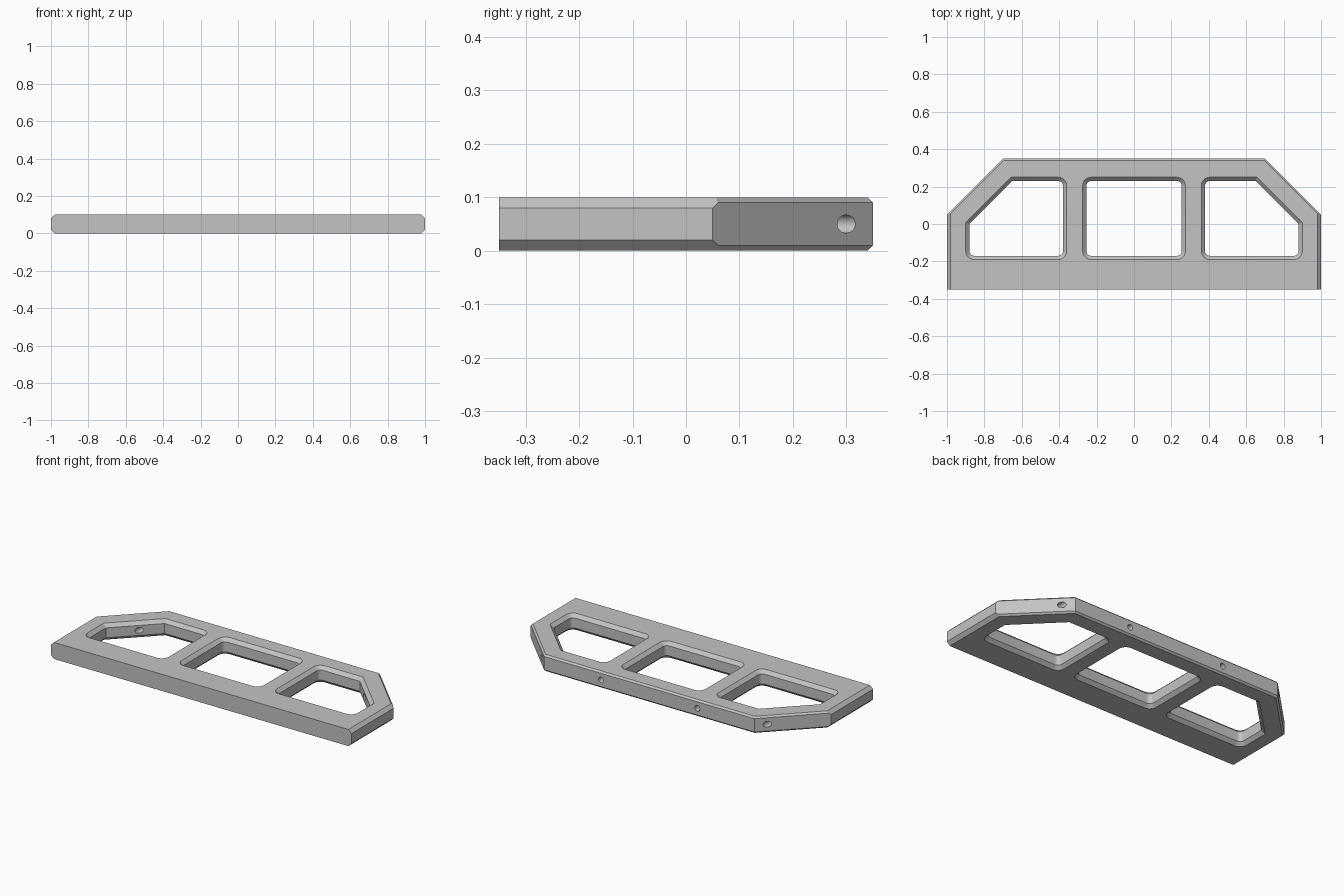
import bpy, bmesh, math
from mathutils import Vector, Matrix

if "Cube" in bpy.data.objects:
    bpy.data.objects.remove(bpy.data.objects["Cube"], do_unlink=True)

HEIGHT = 0.10
CHAMFER = 0.02

metal = bpy.data.materials.new("plain_grey")
metal.use_nodes = True
grey = (0.55, 0.55, 0.55, 1)
metal.diffuse_color = grey
metal.node_tree.nodes["Principled BSDF"].inputs["Base Color"].default_value = grey


def finish(bm, name):
    bmesh.ops.recalc_face_normals(bm, faces=bm.faces)
    mesh = bpy.data.meshes.new(name)
    bm.to_mesh(mesh)
    bm.free()
    mesh.materials.append(metal)
    obj = bpy.data.objects.new(name, mesh)
    bpy.context.collection.objects.link(obj)
    return obj


def loft(bm, loops):
    """Skin a stack of equal-length loops and cap both ends."""
    rings = [[bm.verts.new(p) for p in loop] for loop in loops]
    for low, high in zip(rings, rings[1:]):
        for i in range(len(low)):
            j = (i + 1) % len(low)
            bm.faces.new((low[i], low[j], high[j], high[i]))
    bm.faces.new(rings[0][::-1])
    bm.faces.new(rings[-1])


def rounded_loop(corners, grow, z, steps=6):
    """Outline of (x, y, radius) corners, counter-clockwise, grown outwards."""
    points = []
    n = len(corners)
    for i, (x, y, r) in enumerate(corners):
        p = Vector((x, y))
        before = (p - Vector(corners[i - 1][:2])).normalized()
        after = (Vector(corners[(i + 1) % n][:2]) - p).normalized()
        n1, n2 = Vector((before.y, -before.x)), Vector((after.y, -after.x))
        miter = (n1 + n2) / (1 + n1.dot(n2))
        if r == 0:
            points.append((*(p + miter * grow), z))
            continue
        centre = p - miter * r
        start, turn = math.atan2(n1.y, n1.x), math.acos(n1.dot(n2))
        for k in range(steps + 1):
            a = start + turn * k / steps
            points.append((centre.x + (r + grow) * math.cos(a),
                           centre.y + (r + grow) * math.sin(a), z))
    return points


def cut(body, cutter):
    mod = body.modifiers.new("cut", "BOOLEAN")
    mod.object = cutter
    mod.operation = "DIFFERENCE"
    mod.solver = "EXACT"
    bpy.context.view_layer.objects.active = body
    bpy.ops.object.modifier_apply(modifier=mod.name)
    bpy.data.objects.remove(cutter, do_unlink=True)


# Plate outline
half = [(1, -0.35), (1, 0.05), (0.7, 0.35)]
outline = half + [(-x, y) for x, y in reversed(half)]
bm = bmesh.new()
loft(bm, [[(x, y, z) for x, y in outline] for z in (0, HEIGHT)])

# Chamfers along every outer edge except the front
slant = math.sqrt(0.5)
chamfers = [((1, 0), (1, 0), CHAMFER), ((-1, 0), (-1, 0), CHAMFER),
            ((0, 0.35), (0, 1), 0.01),
            ((0.7, 0.35), (slant, slant), 0.01),
            ((-0.7, 0.35), (-slant, slant), 0.01)]
for point, normal, size in chamfers:
    for z, up in ((HEIGHT, 1), (0, -1)):
        bmesh.ops.bisect_plane(
            bm, geom=bm.verts[:] + bm.edges[:] + bm.faces[:], dist=1e-6,
            plane_co=(*point, z - up * size), plane_no=(*normal, up),
            clear_outer=True)
        bmesh.ops.holes_fill(bm, edges=[e for e in bm.edges if e.is_boundary])
frame = finish(bm, "frame_plate")

# Three windows, chamfered at both rims
R = 0.025
centre_window = [(-0.255, -0.17, R), (0.255, -0.17, R),
                 (0.255, 0.23, R), (-0.255, 0.23, R)]
left_window = [(0.38, -0.17, R), (0.88, -0.17, R), (0.88, 0.0, 0),
               (0.65, 0.23, 0), (0.38, 0.23, R)]
right_window = [(-x, y, r) for x, y, r in reversed(left_window)]
OVER = 0.01
levels = [(-OVER, CHAMFER + OVER), (CHAMFER, 0),
          (HEIGHT - CHAMFER, 0), (HEIGHT + OVER, CHAMFER + OVER)]
for window in (centre_window, left_window, right_window):
    bm = bmesh.new()
    loft(bm, [rounded_loop(window, grow, z) for z, grow in levels])
    cut(frame, finish(bm, "window_cutter"))

# Bolt holes drilled from the back: into the pillars and through the slants
for x, y_end in ((0.32, 0.15), (0.75, 0.05)):
    for side in (-1, 1):
        bm = bmesh.new()
        depth = 0.4 - y_end
        place = (Matrix.Translation((side * x, y_end + depth / 2, HEIGHT / 2))
                 @ Matrix.Rotation(math.pi / 2, 4, "X"))
        bmesh.ops.create_cone(bm, cap_ends=True, segments=24, radius1=0.017,
                              radius2=0.017, depth=depth, matrix=place)
        cut(frame, finish(bm, "hole_cutter"))

# Smooth the fillets and holes, keep the edges crisp
bpy.ops.object.select_all(action="DESELECT")
frame.select_set(True)
bpy.context.view_layer.objects.active = frame
bpy.ops.object.shade_smooth_by_angle(angle=math.radians(30))
